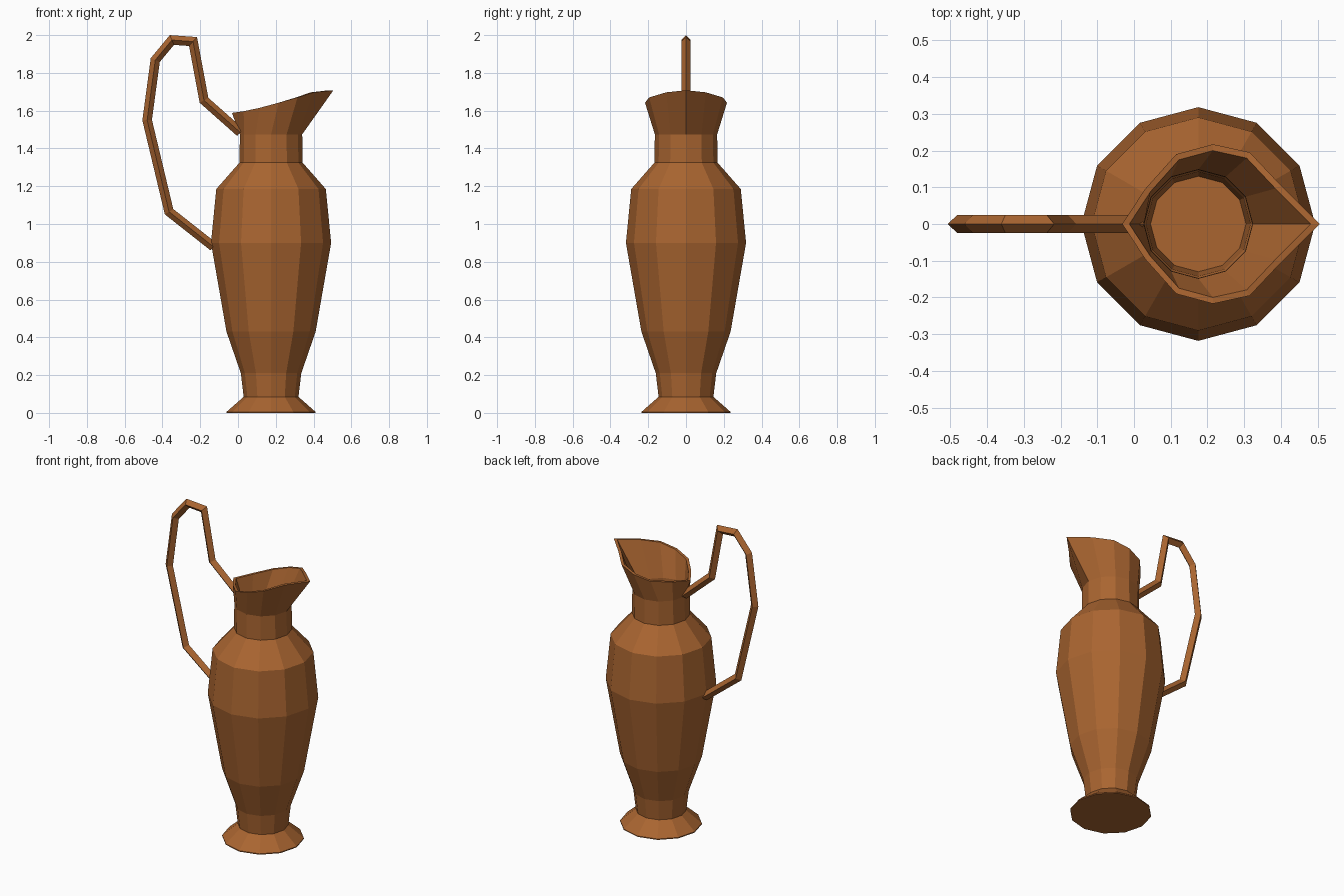
import bpy, bmesh
from math import sin, cos, pi
from mathutils import Vector

if "Cube" in bpy.data.objects:
    bpy.data.objects.remove(bpy.data.objects["Cube"])

CX, N = 0.175, 12

clay = bpy.data.materials.new("brown_clay")
clay.diffuse_color = (0.4, 0.13, 0.03, 1)
clay.use_nodes = True
clay.node_tree.nodes["Principled BSDF"].inputs["Base Color"].default_value = clay.diffuse_color


def loft(name, rings):
    """Skin a list of equal-length rings and cap both ends."""
    bm = bmesh.new()
    vs = [[bm.verts.new(p) for p in r] for r in rings]
    n = len(rings[0])
    for a, b in zip(vs, vs[1:]):
        for i in range(n):
            j = (i + 1) % n
            bm.faces.new((a[i], a[j], b[j], b[i]))
    bm.faces.new(vs[0][::-1])
    bm.faces.new(vs[-1])
    bmesh.ops.recalc_face_normals(bm, faces=bm.faces[:])
    me = bpy.data.meshes.new(name)
    bm.to_mesh(me)
    bm.free()
    me.materials.append(clay)
    ob = bpy.data.objects.new(name, me)
    bpy.context.collection.objects.link(ob)
    return ob


def circle(r, z):
    return [(CX + r * cos(2 * pi * i / N), r * sin(2 * pi * i / N), z) for i in range(N)]


# Jug body: outer profile, spouted rim, then the hollow inside down to the floor
outer = [(0.235, 0), (0.235, 0.006), (0.145, 0.085), (0.16, 0.21), (0.236, 0.43),
         (0.318, 0.90), (0.29, 1.185), (0.167, 1.325), (0.165, 1.475)]
inner = [(0.148, 1.48), (0.147, 1.32), (0.27, 1.175), (0.30, 0.90),
         (0.218, 0.435), (0.142, 0.215), (0.13, 0.085)]
half = [(0.505, 0, 1.708), (0.40, 0.105, 1.697), (0.315, 0.195, 1.67), (0.215, 0.217, 1.642),
        (0.115, 0.19, 1.615), (0.03, 0.095, 1.597), (-0.032, 0, 1.588)]
rim = half + [(x, -y, z) for x, y, z in half[-2:0:-1]]
rim_inner = [(0.21 + (x - 0.21) * 0.92, y * 0.92, z) for x, y, z in rim]
loft("jug_body", [circle(*p) for p in outer] + [rim, rim_inner] + [circle(*p) for p in inner])

# Handle: diamond section swept along a mitred path
path = [Vector((x, 0, z)) for x, z in [
    (-0.13, 0.88), (-0.365, 1.065), (-0.481, 1.55), (-0.438, 1.868),
    (-0.35, 1.974), (-0.238, 1.966), (-0.18, 1.655), (0.012, 1.485)]]
R = 0.025
rings = []
for i, p in enumerate(path):
    d1 = (p - path[max(i - 1, 0)]).normalized() if i else (path[1] - p).normalized()
    d2 = (path[i + 1] - p).normalized() if i < len(path) - 1 else d1
    t = (d1 + d2).normalized()
    side = Vector((-t.z, 0, t.x)) * (R / max(t.dot(d1), 0.5))
    across = Vector((0, R, 0))
    rings.append([p + side, p + across, p - side, p - across])
loft("handle", rings)
